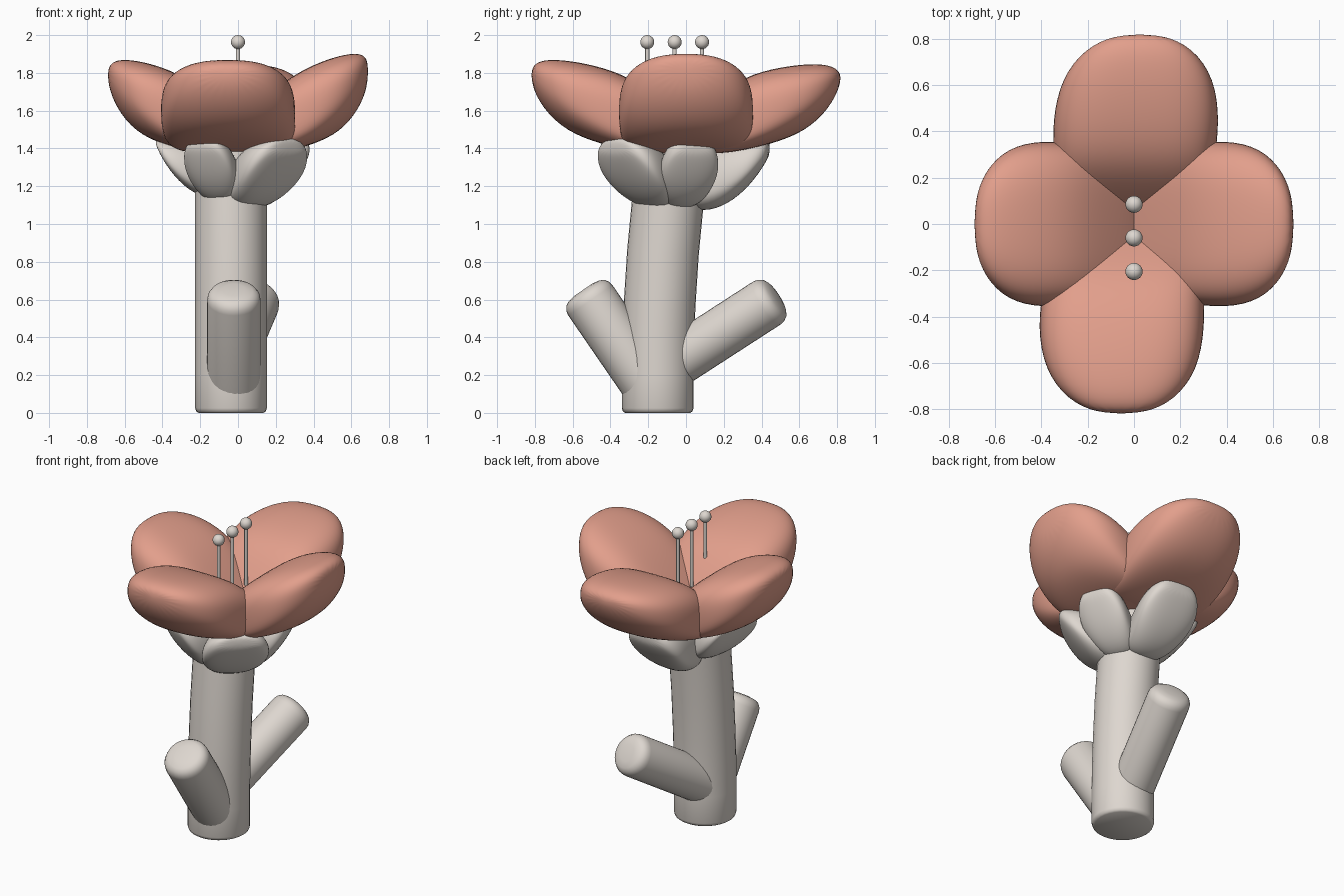
import bpy, bmesh, math
from mathutils import Vector, Matrix

if "Cube" in bpy.data.objects:
    bpy.data.objects.remove(bpy.data.objects["Cube"])


def material(name, rgb):
    m = bpy.data.materials.new(name)
    m.use_nodes = True
    m.diffuse_color = (*rgb, 1)
    m.node_tree.nodes["Principled BSDF"].inputs["Base Color"].default_value = (*rgb, 1)
    return m


coral = material("coral_petal", (0.76, 0.345, 0.26))
grey = material("warm_grey", (0.73, 0.68, 0.63))


def skin(name, rings, mat, matrix=Matrix(), subdivide=0):
    """Join closed rings of points into a capped, smooth solid."""
    bm = bmesh.new()
    loops = [[bm.verts.new(matrix @ p) for p in ring] for ring in rings]
    n = len(loops[0])
    for a, b in zip(loops, loops[1:]):
        for i in range(n):
            j = (i + 1) % n
            bm.faces.new((a[i], a[j], b[j], b[i]))
    bm.faces.new(loops[0][::-1])
    bm.faces.new(loops[-1])
    bmesh.ops.recalc_face_normals(bm, faces=bm.faces)
    mesh = bpy.data.meshes.new(name)
    bm.to_mesh(mesh)
    bm.free()
    mesh.materials.append(mat)
    ob = bpy.data.objects.new(name, mesh)
    bpy.context.collection.objects.link(ob)
    bpy.ops.object.select_all(action="DESELECT")
    bpy.context.view_layer.objects.active = ob
    ob.select_set(True)
    if subdivide:
        bpy.ops.object.shade_smooth()
        ob.modifiers.new("Smooth", "SUBSURF").levels = subdivide
        ob.modifiers["Smooth"].render_levels = subdivide
    else:
        bpy.ops.object.shade_smooth_by_angle(angle=math.radians(50))


def tube(name, path, mat, sides=32):
    """Round tube through (x, y, z, radius) points."""
    pts = [Vector(p[:3]) for p in path]
    rings = []
    for k, p in enumerate(pts):
        d = pts[min(k + 1, len(pts) - 1)] - pts[max(k - 1, 0)]
        side = Vector((1, 0, 0))
        side = (side - d * side.dot(d) / d.length_squared).normalized()
        up = d.normalized().cross(side)
        turns = [math.tau * i / sides for i in range(sides)]
        rings.append([p + (side * math.cos(a) + up * math.sin(a)) * path[k][3] for a in turns])
    skin(name, rings, mat)


def section(u, w, low, top, upper, lower, waist=0.35, n=20):
    """Rounded cross-section, with separate squareness above and below its waist."""
    mid = low + (top - low) * waist
    ring = []
    for i in range(n):
        a = math.tau * (i + 0.5) / n
        c, s = math.cos(a), math.sin(a)
        e = 2 / (upper if s > 0 else lower)
        height = (top - mid) if s > 0 else (mid - low)
        ring.append(Vector((u, math.copysign(abs(c) ** e * w, c),
                            mid + math.copysign(abs(s) ** e * height, s))))
    return ring


# Stem, leaning slightly backward toward the top
tube("stem", [(-0.037, y, z, r) for y, z, r in (
    (-0.15, 0.0, 0.172), (-0.15, 0.008, 0.184), (-0.15, 0.025, 0.19), (-0.15, 0.2, 0.19),
    (-0.148, 0.4, 0.19), (-0.138, 0.6, 0.19), (-0.122, 0.85, 0.19), (-0.098, 1.1, 0.19),
    (-0.07, 1.4, 0.19))], grey)


# Cut side branches with softly rounded ends
def branch(name, start, end, radius):
    a, b = Vector(start), Vector(end)
    d = (b - a).normalized()
    ends = ((0.06, 1), (0.035, 0.97), (0.012, 0.86), (0.0, 0.7), (-0.008, 0.4))
    tube(name, [(*a, radius)] + [(*(b - d * k), radius * r) for k, r in ends], grey)


branch("front_branch", (-0.022, -0.20, 0.15), (-0.022, -0.54, 0.645), 0.142)
branch("back_branch", (-0.06, -0.10, 0.24), (0.098, 0.475, 0.612), 0.135)

# Sepals: along the radius, half width, underside, top
SEPAL = ((0.04, 0.12, 1.10, 1.30), (0.13, 0.15, 1.06, 1.38), (0.24, 0.185, 1.10, 1.45),
         (0.34, 0.20, 1.20, 1.46), (0.41, 0.15, 1.32, 1.46), (0.43, 0.08, 1.37, 1.44))
for i, (angle, reach, width, lift) in enumerate((
        (-47, 1.02, 1.08, 0.01), (15, 0.95, 0.82, 0.01), (87, 1.17, 1.0, 0),
        (169, 0.93, 1.05, 0.07), (246, 0.94, 0.72, 0.03))):
    place = Matrix.Translation((-0.03, -0.06, 0)) @ Matrix.Rotation(math.radians(angle), 4, "Z")
    rings = [section(u * reach, w * width, low + lift, top, 2.2, 2.3) for u, w, low, top in SEPAL]
    skin(f"sepal_{i + 1}", rings, grey, place, 2)

# Petals: plump cushions rising outward, squarer near the heart and rounder at the rim
PETAL = ((-0.06, 0.25, 1.39, 1.46), (0.1, 0.32, 1.37, 1.63), (0.25, 0.35, 1.38, 1.765),
         (0.4, 0.365, 1.42, 1.845), (0.54, 0.335, 1.485, 1.89), (0.64, 0.235, 1.61, 1.90),
         (0.685, 0.10, 1.74, 1.865))
for name, angle, reach, inset, shift, skew, lift in (
        ("left_petal", 0, 0.69, 0, 0, 0, 0.01),
        ("back_petal", 90, 0.82, 0.06, 0, -0.025, -0.06),
        ("right_petal", 180, 0.69, 0, 0, 0, -0.03),
        ("front_petal", 270, 0.82, 0.05, -0.055, 0, -0.03)):
    rings = []
    for u, w, low, top in PETAL:
        out = max(0, u - 0.25) / 0.435
        start = inset * max(0, 1 - u / 0.35)
        ring = section(u + start + out * (reach - 0.685), w, low, top + lift * out,
                       3.5 - 1.1 * out, 4.5 - 2.4 * min(1, out * 1.4), 0.35 + 0.22 * out)
        slide = shift * min(1, max(0, u / 0.3)) + skew * out
        rings.append([p + Vector((0, slide, 0)) for p in ring])
    skin(name, rings, coral, Matrix.Rotation(math.radians(angle), 4, "Z"), 2)

# Stamens: thin stalks with round heads
for i, y in enumerate((-0.205, -0.06, 0.085)):
    tube(f"stamen_stalk_{i + 1}", [(0, y, 1.55, 0.011), (0, y, 1.95, 0.011)], grey, 12)
    bpy.ops.mesh.primitive_uv_sphere_add(segments=24, ring_count=12, radius=0.037, location=(0, y, 1.963))
    head = bpy.context.object
    head.name = f"stamen_head_{i + 1}"
    head.data.materials.append(grey)
    bpy.ops.object.shade_smooth()
